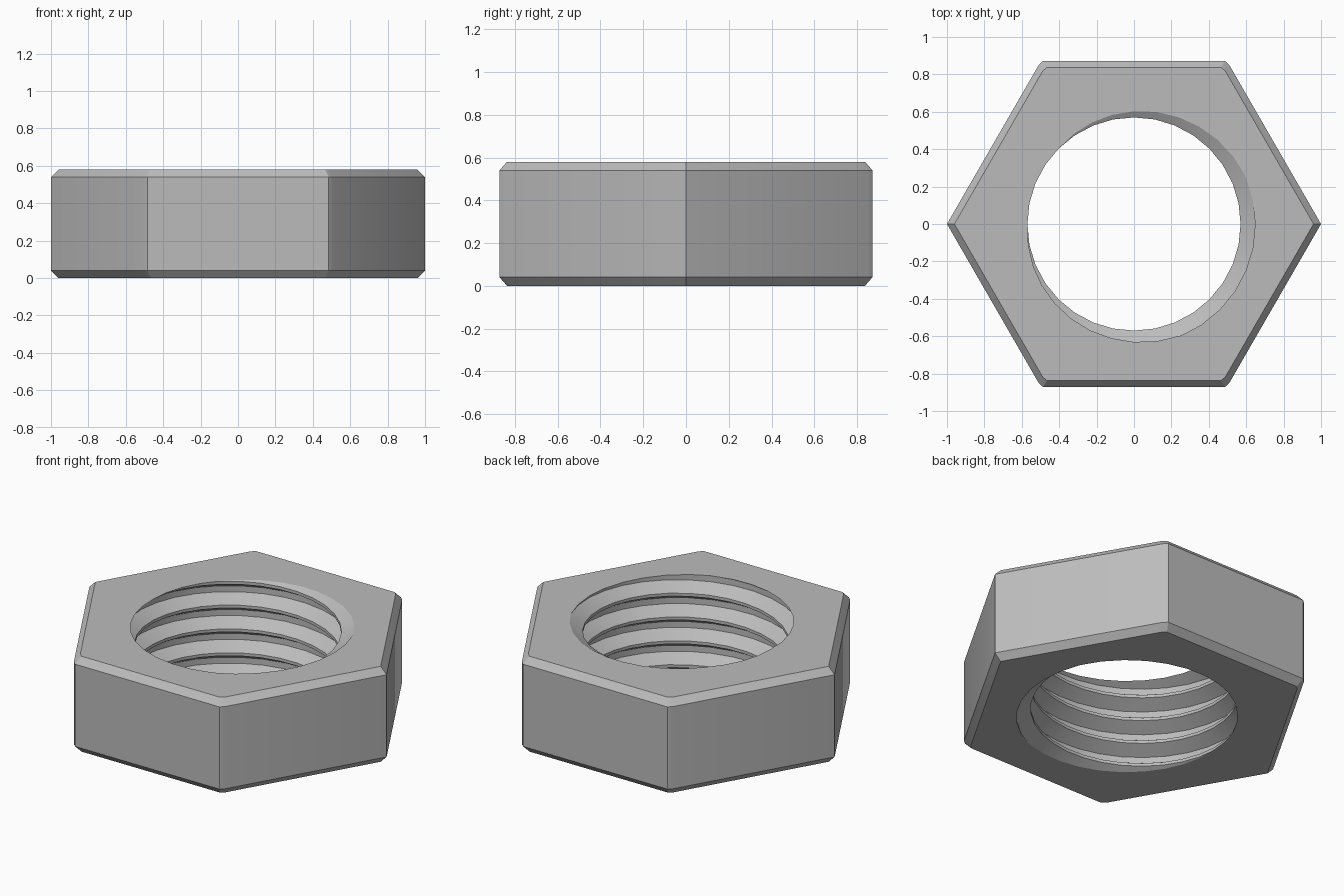
import bpy, bmesh
from math import cos, sin, pi
from mathutils import Vector

if "Cube" in bpy.data.objects:
    bpy.data.objects.remove(bpy.data.objects["Cube"])

HEIGHT, CHAMFER = 0.58, 0.04
CREST, ROOT = 0.57, 0.648          # thread radii
SIDES, TURNS = 32, 8
PITCH = HEIGHT / 4
PHASE = 160 / 360                  # crest direction at the top plane, in turns

steel = bpy.data.materials.new("steel_grey")
steel.use_nodes = True
colour = (0.5, 0.5, 0.5, 1)
steel.diffuse_color = colour
bsdf = steel.node_tree.nodes["Principled BSDF"]
bsdf.inputs["Base Color"].default_value = colour

bm = bmesh.new()

# Right-handed thread: a trapezoid profile swept along a helix
profile = [(-1 / 16, CREST), (1 / 16, CREST), (3 / 8, ROOT), (5 / 8, ROOT)]
helix = []
for s in range(SIDES * (TURNS + 1) + 1):
    a = 2 * pi * s / SIDES
    base = HEIGHT + PITCH * (s / SIDES - PHASE - 6)
    helix.append([bm.verts.new((r * cos(a), r * sin(a), base + PITCH * dz))
                  for dz, r in profile])
for s in range(SIDES * TURNS):
    here = helix[s] + [helix[s + SIDES][0]]
    ahead = helix[s + 1] + [helix[s + 1 + SIDES][0]]
    for j in range(len(profile)):
        bm.faces.new((here[j], here[j + 1], ahead[j + 1], ahead[j]))

# Trim the thread flush with the two flat ends
for z, direction in ((0, -1), (HEIGHT, 1)):
    bmesh.ops.bisect_plane(bm, geom=bm.verts[:] + bm.edges[:] + bm.faces[:],
                           dist=1e-6, plane_co=(0, 0, z),
                           plane_no=(0, 0, direction), clear_outer=True)
bmesh.ops.delete(bm, geom=[v for v in bm.verts if not v.link_faces],
                 context='VERTS')

# Hexagonal body with trimmed corners and chamfered rims
quarter = [(0.509, 0.851), (0.485, 0.8725)]
outline = [(1, 0)] + quarter + [(-x, y) for x, y in reversed(quarter)]
outline += [(-x, -y) for x, y in outline]
rings = []
for z, scale in ((0, 1 - CHAMFER), (CHAMFER, 1),
                 (HEIGHT - CHAMFER, 1), (HEIGHT, 1 - CHAMFER)):
    rings.append([bm.verts.new((x * scale, y * scale, z)) for x, y in outline])
count = len(outline)
for low, high in zip(rings, rings[1:]):
    for i in range(count):
        k = (i + 1) % count
        bm.faces.new((low[i], low[k], high[k], high[i]))

# Flat ends between the hexagon and the threaded hole
for z, direction in ((0, -1), (HEIGHT, 1)):
    rim = [e for e in bm.edges if e.is_boundary
           and all(abs(v.co.z - z) < 1e-4 for v in e.verts)]
    bmesh.ops.triangle_fill(bm, use_beauty=True, edges=rim,
                            normal=Vector((0, 0, direction)))
bmesh.ops.recalc_face_normals(bm, faces=bm.faces[:])

mesh = bpy.data.meshes.new("hex_nut")
bm.to_mesh(mesh)
bm.free()
mesh.materials.append(steel)
nut = bpy.data.objects.new("hex_nut", mesh)
bpy.context.collection.objects.link(nut)

# Smooth thread surfaces, sharp edges elsewhere
bpy.ops.object.select_all(action='DESELECT')
nut.select_set(True)
bpy.context.view_layer.objects.active = nut
bpy.ops.object.shade_smooth_by_angle(angle=20 * pi / 180)
